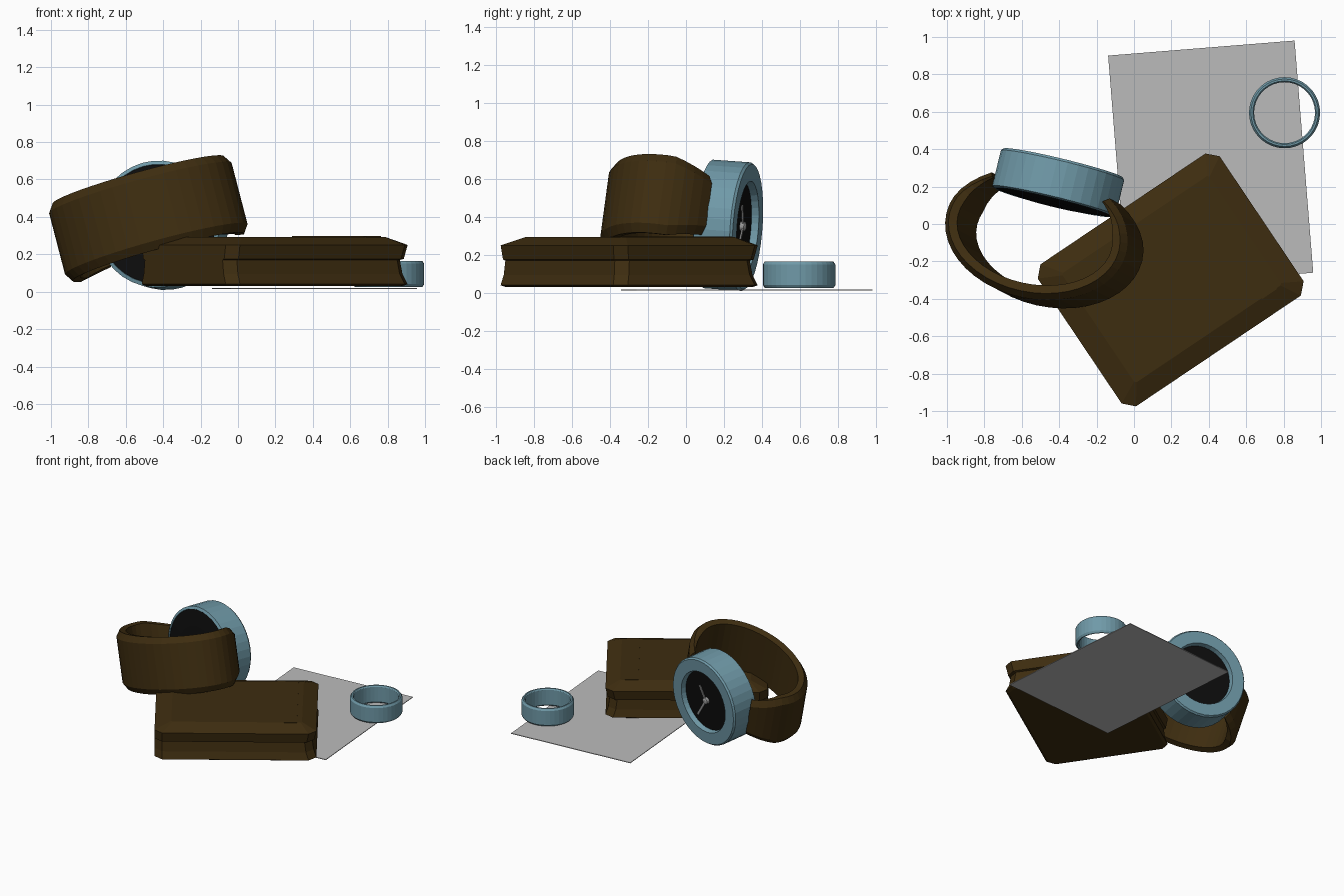
import bpy, bmesh, math
from mathutils import Matrix, Vector

if "Cube" in bpy.data.objects:
    bpy.data.objects.remove(bpy.data.objects["Cube"])


def material(name, rgb):
    m = bpy.data.materials.new(name)
    m.diffuse_color = (*rgb, 1)
    m.use_nodes = True
    m.node_tree.nodes["Principled BSDF"].inputs["Base Color"].default_value = m.diffuse_color
    return m


LEATHER = material("dark_brown_leather", (0.048, 0.026, 0.005))
BLUE = material("blue_metal", (0.16, 0.32, 0.39))
BLACK = material("black_dial", (0.004, 0.004, 0.004))
GREY = material("grey_hand", (0.32, 0.32, 0.32))
PAPER = material("pale_grey_paper", (0.50, 0.50, 0.50))


def finish(name, bm, mat, matrix=Matrix()):
    bmesh.ops.recalc_face_normals(bm, faces=bm.faces)
    me = bpy.data.meshes.new(name)
    bm.to_mesh(me)
    bm.free()
    me.materials.append(mat)
    ob = bpy.data.objects.new(name, me)
    ob.matrix_world = matrix
    bpy.context.collection.objects.link(ob)
    return ob


def skin(name, rings, mat, matrix=Matrix(), loop=False, caps=True):
    """Join equal-length closed rings of points into a surface."""
    bm = bmesh.new()
    vs = [[bm.verts.new(p) for p in r] for r in rings]
    n = len(vs[0])
    pairs = list(zip(vs, vs[1:])) + ([(vs[-1], vs[0])] if loop else [])
    for a, b in pairs:
        for i in range(n):
            j = (i + 1) % n
            bm.faces.new((a[i], a[j], b[j], b[i]))
    if caps and not loop:
        bm.faces.new(vs[0])
        bm.faces.new(vs[-1])
    return finish(name, bm, mat, matrix)


def lathe(name, profile, mat, matrix=Matrix(), loop=True, n=36):
    """Revolve (radius, height) pairs about local z."""
    rings = [[(r * math.cos(2 * math.pi * i / n), r * math.sin(2 * math.pi * i / n), z)
              for i in range(n)] for r, z in profile]
    return skin(name, rings, mat, matrix, loop)


def box(name, size, matrix, mat):
    bm = bmesh.new()
    bmesh.ops.create_cube(bm, size=1)
    bmesh.ops.scale(bm, vec=size, verts=bm.verts)
    return finish(name, bm, mat, matrix)


# paper sheet, lying almost flat
paper_mat = Matrix.Translation((0.41, 0.32, 0.016)) @ Matrix.Rotation(math.radians(4.6), 4, 'Z')
box("paper_sheet", (1.0, 1.245, 0.005), paper_mat, PAPER)

# loose ring
lathe("loose_ring", [(0.163, 0.035), (0.173, 0.025), (0.18, 0.025), (0.19, 0.04),
                     (0.19, 0.15), (0.18, 0.165), (0.17, 0.165), (0.163, 0.155)],
      BLUE, Matrix.Translation((0.805, 0.595, 0)))


# wallet: stacked outlines with cut corners, grooved on three sides
U0, U1, V0, V1 = -0.59, 0.582, -0.815, 0.10


def outline(z, groove, inset, spine_inset, c=0.055):
    d = groove + inset
    x0, x1, y0, y1 = U0 + spine_inset, U1 - d, V0 + d, V1 - d
    return [(x0 + c, y0, z), (x1 - c, y0, z), (x1, y0 + c, z), (x1, y1 - c, z),
            (x1 - c, y1, z), (x0 + c, y1, z), (x0, y1 - c, z), (x0, y0 + c, z)]


wallet_mat = Matrix.Rotation(math.radians(33.9), 4, 'Z')
skin("wallet", [outline(0.03, 0, 0.02, 0.02), outline(0.04, 0, 0, 0),
                outline(0.095, 0.02, 0, 0), outline(0.17, 0.03, 0, 0),
                outline(0.175, 0.015, 0, 0), outline(0.25, 0, 0, 0),
                outline(0.293, 0, 0.105, 0.12, 0.01)], LEATHER, wallet_mat)
# closing flap strip on the wallet top
box("wallet_strip", (0.095, 0.71, 0.008),
    wallet_mat @ Matrix.Translation((0.393, -0.36, 0.293)), LEATHER)

# watch frame: x across, y out of the dial, z along the wrist
zx = Vector((-0.25, 0.13, 0.96)).normalized()
yx = Vector((0.235, 0.965, -0.072))
yx = (yx - zx * yx.dot(zx)).normalized()
xx = yx.cross(zx)
watch = Matrix((xx, yx, zx)).transposed().to_4x4()
watch.translation = (-0.405, 0.22, 0.355)
dial_frame = watch @ Matrix.Rotation(-math.pi / 2, 4, 'X')   # local z = out of dial

# watch case with wide bezel
lathe("watch_case", [(0.32, -0.108), (0.34, -0.1), (0.34, 0.095), (0.33, 0.108),
                     (0.24, 0.108), (0.232, 0.07), (0.232, 0.03), (0.31, -0.06)],
      BLUE, dial_frame)
lathe("watch_back", [(0.32, -0.09), (0.318, -0.105), (0.2, -0.118), (0.08, -0.122)],
      BLACK, dial_frame, loop=False)
lathe("watch_dial", [(0.234, 0.055), (0.234, 0.07)], BLACK, dial_frame, loop=False)

# hands and hub
lathe("hand_hub", [(0.025, 0.07), (0.025, 0.092), (0.015, 0.098)], GREY, dial_frame,
      loop=False, n=12)
for name, tx, tz in (("hour_hand", 0.085, 0.09), ("minute_hand", 0.055, -0.165)):
    m = (watch @ Matrix.Translation((tx / 2, 0.084, tz / 2))
         @ Matrix.Rotation(-math.atan2(tz, tx), 4, 'Y'))
    box(name, (math.hypot(tx, tz), 0.008, 0.018), m, GREY)

# strap: open oval band, narrowing at both ends
A, B, CY, STEPS = 0.512, 0.355, -0.30, 34
START, END = math.radians(131), math.radians(409)
rings = []
for k in range(STEPS + 1):
    t = k / STEPS
    a = START + (END - START) * t
    e = min(1, min(t, 1 - t) / 0.12)
    h, th = 0.215 * (0.75 + 0.25 * e), 0.075 * (0.5 + 0.5 * e)
    section = [(0, -h + 0.045), (0, h - 0.045), (0.03, h), (th, h - 0.01),
               (th, -h + 0.01), (0.03, -h)]
    rings.append([((A - d) * math.cos(a), CY + (B - d) * math.sin(a), z + 0.015)
                  for d, z in section])
skin("watch_strap", rings, LEATHER, watch)
